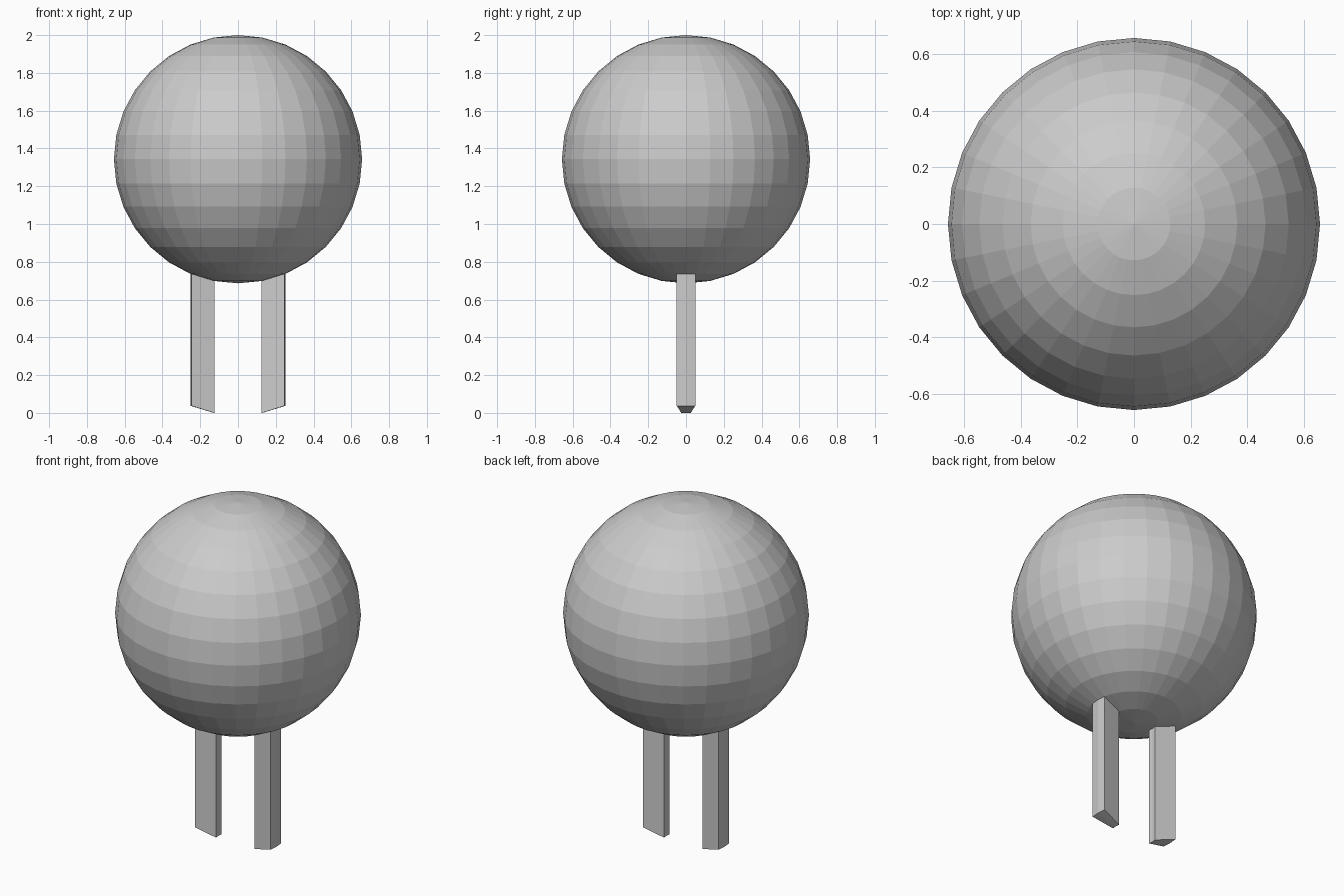
import bpy, bmesh
from math import cos, sin, pi, hypot
from mathutils import Matrix, Vector

if "Cube" in bpy.data.objects:
    bpy.data.objects.remove(bpy.data.objects["Cube"])

R = 0.657
CZ = 2 - R
STEP = pi / 16

# round body: flat-shaded 32 x 16 UV sphere
bm = bmesh.new()
bmesh.ops.create_uvsphere(bm, u_segments=32, v_segments=16, radius=R,
                          matrix=Matrix.Translation((0, 0, CZ)))

# legs: two neighbouring faces of the second ring from the bottom, each side, pulled down
z_low = CZ - R * cos(STEP)
z_high = CZ - R * cos(2 * STEP)


def leg_faces(side):
    found = []
    for f in bm.faces:
        c = f.calc_center_median()
        if z_low < c.z < z_high and c.x * side > 0 and abs(c.y) < hypot(c.x, c.y) * sin(STEP):
            found.append(f)
    return found


for side in (-1, 1):
    faces = leg_faces(side)
    res = bmesh.ops.extrude_face_region(bm, geom=faces)
    verts = [g for g in res["geom"] if isinstance(g, bmesh.types.BMVert)]
    bmesh.ops.translate(bm, verts=verts, vec=Vector((0, 0, -z_low)))
    # remove the inner faces left at the leg top
    old = [f for f in faces if f.is_valid and f.calc_center_median().z > z_low]
    if old:
        bmesh.ops.delete(bm, geom=old, context='FACES')

bmesh.ops.recalc_face_normals(bm, faces=bm.faces[:])
mesh = bpy.data.meshes.new("body_with_legs")
bm.to_mesh(mesh)
bm.free()
body = bpy.data.objects.new("body_with_legs", mesh)
bpy.context.collection.objects.link(body)
